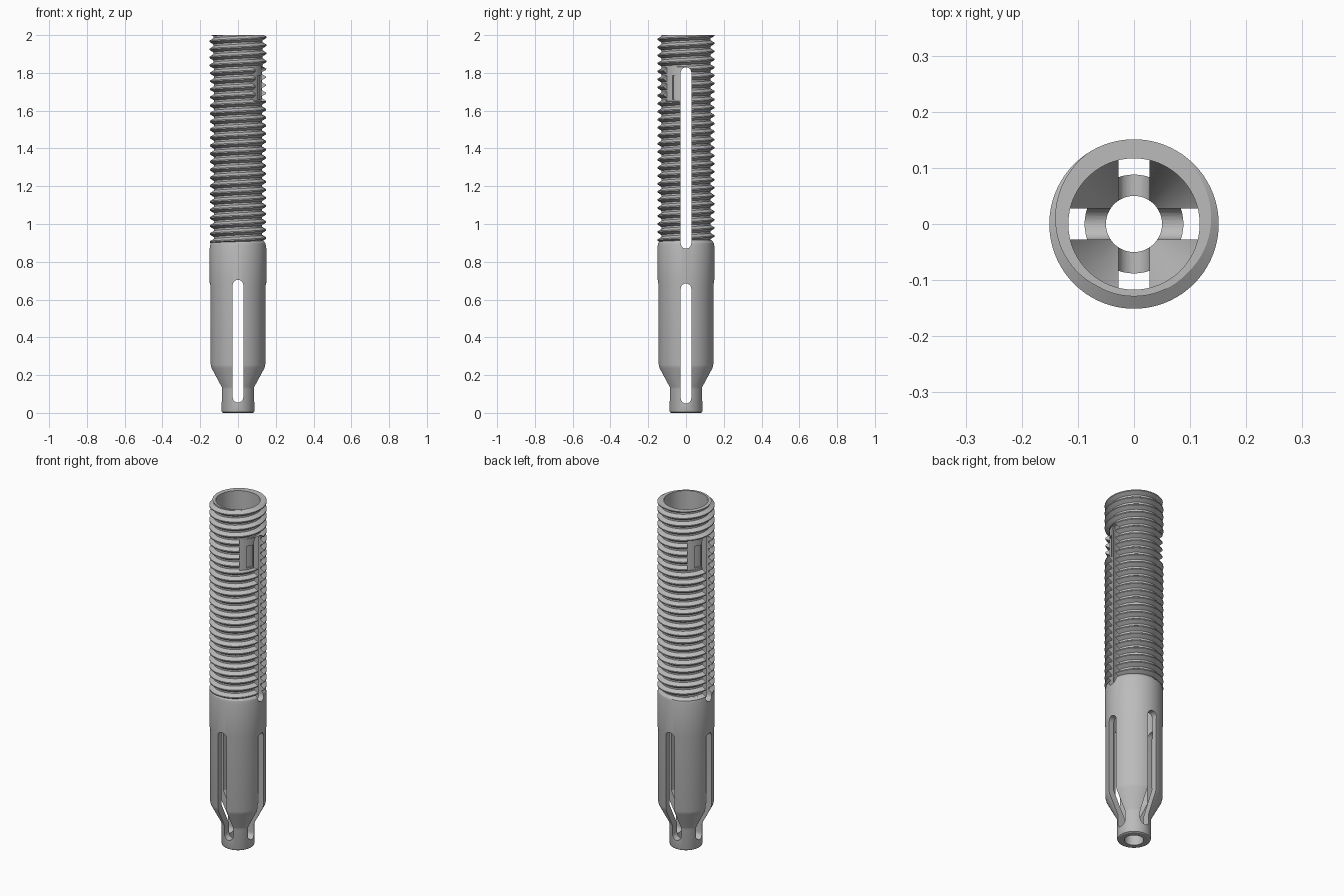
import bpy, bmesh, math
from mathutils import Matrix

if "Cube" in bpy.data.objects:
    bpy.data.objects.remove(bpy.data.objects["Cube"], do_unlink=True)

metal = bpy.data.materials.new("grey metal")
metal.use_nodes = True
GREY = (0.5, 0.5, 0.5, 1)
metal.diffuse_color = GREY
metal.node_tree.nodes["Principled BSDF"].inputs["Base Color"].default_value = GREY


def make_object(name, bm):
    bmesh.ops.recalc_face_normals(bm, faces=bm.faces[:])
    mesh = bpy.data.meshes.new(name)
    bm.to_mesh(mesh)
    bm.free()
    mesh.materials.append(metal)
    obj = bpy.data.objects.new(name, mesh)
    bpy.context.collection.objects.link(obj)
    return obj


def lathe(name, profile, start=0, sweep=2 * math.pi, segments=96):
    """Revolve a closed (r, z) profile, fully or through a sector."""
    bm = bmesh.new()
    full = sweep > 6.28
    columns = []
    for i in range(segments if full else segments + 1):
        a = start + sweep * i / segments
        columns.append([bm.verts.new((r * math.cos(a), r * math.sin(a), z)) for r, z in profile])
    n = len(profile)
    for i in range(segments):
        c, d = columns[i], columns[(i + 1) % len(columns)]
        for j in range(n if not full else n - 1):
            k = (j + 1) % n
            bm.faces.new((c[j], d[j], d[k], c[k]))
    for j in (0, -1) if full else ():
        bm.faces.new([c[j] for c in columns])
    if not full:
        bm.faces.new(columns[0])
        bm.faces.new(columns[-1])
    return make_object(name, bm)


def thread(name, z0, z1, pitch, root, crest, segments=72):
    """Helical thread trimmed flat and capped at both ends."""
    bm = bmesh.new()
    shape = [(root, 0), (root, 0.22), (crest, 0.54), (crest, 0.68)]
    p = len(shape)
    turns = int((z1 - z0) / pitch) + 5
    rows = turns * p
    columns = []
    for i in range(segments):
        a = 2 * math.pi * i / segments
        col = []
        for j in range(rows + p):
            r, f = shape[j % p]
            z = z0 + pitch * (j // p - 2 + f + i / segments)
            col.append(bm.verts.new((r * math.cos(a), r * math.sin(a), z)))
        columns.append(col)
    for i in range(segments):
        last = i == segments - 1
        c, d, s = columns[i], columns[(i + 1) % segments], p if last else 0
        for j in range(rows - 1):
            bm.faces.new((c[j], d[j + s], d[j + s + 1], c[j + 1]))
    for z, up in ((z0, -1), (z1, 1)):
        cut = bmesh.ops.bisect_plane(bm, geom=bm.verts[:] + bm.edges[:] + bm.faces[:], dist=1e-6,
                                     plane_co=(0, 0, z), plane_no=(0, 0, up), clear_outer=True)
        rim = [e for e in bm.edges if e.is_boundary and all(abs(v.co.z - z) < 1e-4 for v in e.verts)]
        bmesh.ops.edgeloop_fill(bm, edges=rim)
    return make_object(name, bm)


def slot(name, z0, z1, half, angle, depth=0.3, steps=12):
    """Round-ended bar passing through both walls."""
    bm = bmesh.new()
    outline = []
    for centre, base in ((z1 - half, 0), (z0 + half, math.pi)):
        for i in range(steps + 1):
            a = base + math.pi * i / steps
            outline.append((half * math.cos(a), -depth, centre + half * math.sin(a)))
    face = bm.faces.new([bm.verts.new(co) for co in outline])
    ext = bmesh.ops.extrude_face_region(bm, geom=[face])
    moved = [g for g in ext["geom"] if isinstance(g, bmesh.types.BMVert)]
    bmesh.ops.translate(bm, verts=moved, vec=(0, 2 * depth, 0))
    bm.transform(Matrix.Rotation(angle, 4, "Z"))
    return make_object(name, bm)


# Outer body: tip, shoulder cone and plain sleeve
sleeve = lathe("anchor_sleeve", [
    (0.078, 0), (0.085, 0.004), (0.088, 0.014), (0.088, 0.125), (0.091, 0.138), (0.143, 0.238),
    (0.147, 0.255), (0.147, 0.67), (0.15, 0.69), (0.15, 0.885), (0.147, 0.9), (0.134, 0.915)])
screw = thread("thread", 0.9, 2, 0.0425, 0.129, 0.151)

# Cutters: stepped bore, slots and the pair of side pockets
cutters = [
    lathe("bore_cutter", [(0.05, -0.1), (0.05, 0.13), (0.117, 0.27), (0.117, 2.1)]),
    slot("front_slot_cutter", 0.055, 0.705, 0.028, 0),
    slot("side_slot_cutter", 0.05, 0.685, 0.028, math.pi / 2),
    slot("long_slot_cutter", 0.87, 1.83, 0.028, math.pi / 2),
]
for side in (0, math.pi):
    for r, z0, z1, a0, a1 in ((0.127, 1.65, 1.83, -52, -5), (0.12, 1.66, 1.785, -34, -16)):
        cutters.append(lathe("pocket_cutter", [(r, z0), (0.2, z0), (0.2, z1), (r, z1)],
                             side + math.radians(a0), math.radians(a1 - a0), 16))

bpy.context.view_layer.objects.active = sleeve
for other, mode in [(screw, "UNION")] + [(c, "DIFFERENCE") for c in cutters]:
    mod = sleeve.modifiers.new(other.name, "BOOLEAN")
    mod.operation = mode
    mod.solver = "EXACT"
    mod.object = other
    bpy.ops.object.modifier_apply(modifier=mod.name)
    bpy.data.objects.remove(other, do_unlink=True)

# Smooth the round walls, keep the edges crisp
bpy.ops.object.select_all(action="DESELECT")
sleeve.select_set(True)
bpy.ops.object.shade_smooth_by_angle(angle=math.radians(25))
